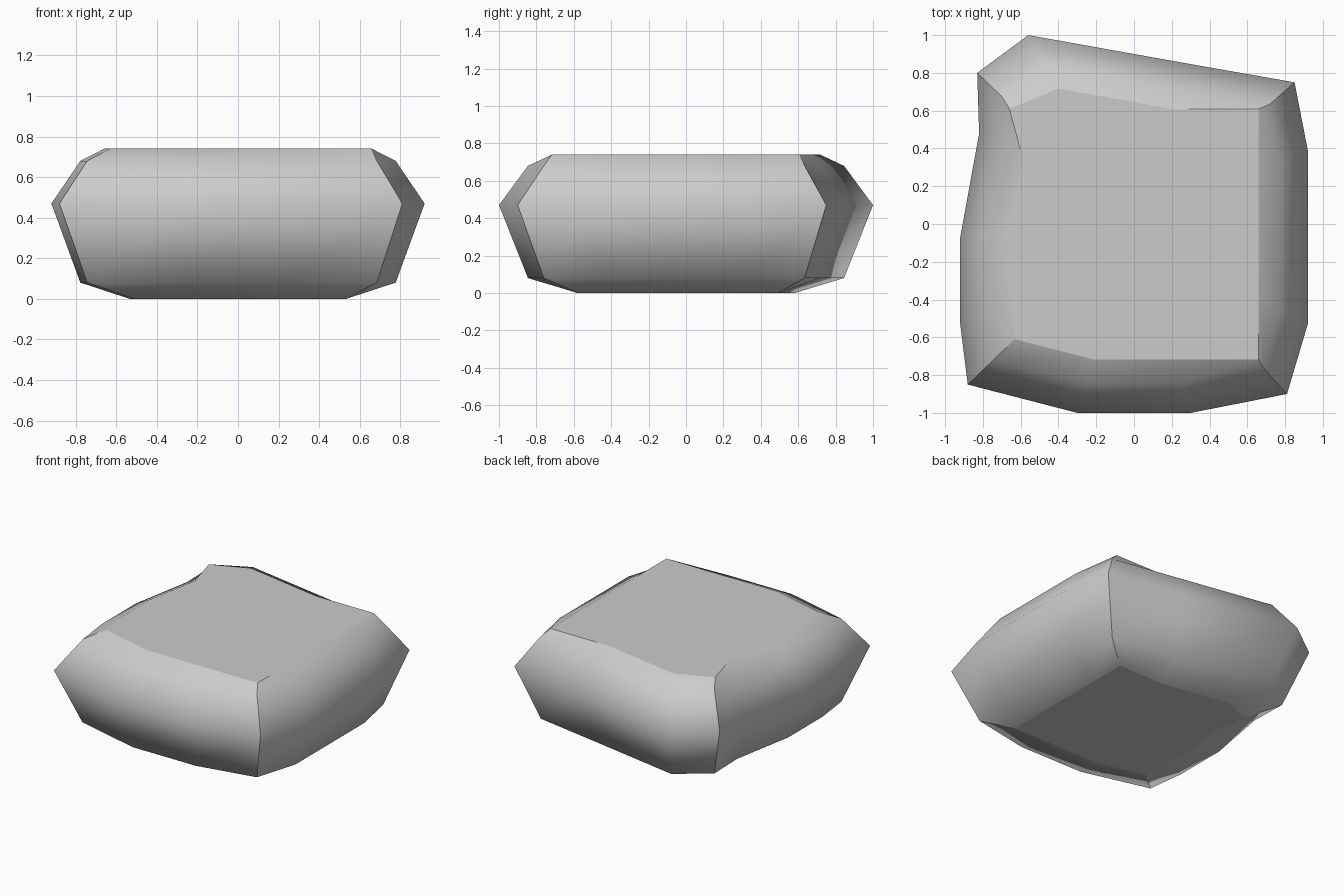
import bpy, bmesh

if "Cube" in bpy.data.objects:
    bpy.data.objects.remove(bpy.data.objects["Cube"])

# Widest outline of the stone, anticlockwise: (x, y, is_corner)
outline = [
    (0.85, 0.75, True), (0.28, 0.85, False), (-0.56, 1.0, False),
    (-0.83, 0.80, True), (-0.82, 0.48, False), (-0.92, -0.07, False), (-0.92, -0.53, False),
    (-0.88, -0.85, True), (-0.30, -1.0, False), (0.30, -1.0, False),
    (0.81, -0.90, True), (0.92, -0.53, False), (0.92, 0.39, False),
]
# The flat caps reach further out at three corners
cap_corners = {0: (0.92, 0.85), 3: (-0.92, 0.85), 10: (0.92, -1.0)}
# Side profile: (height, scale of outline)
levels = [(0.0, 0.58), (0.08, 0.845), (0.47, 1.0), (0.68, 0.845), (0.74, 0.717)]

bm = bmesh.new()
rings = []
for k, (z, s) in enumerate(levels):
    cap = k in (0, len(levels) - 1)
    ring = []
    for i, (x, y, corner) in enumerate(outline):
        if cap and i in cap_corners:
            x, y = cap_corners[i]
        ring.append(bm.verts.new((x * s, y * s, z)))
    rings.append(ring)

# Side panels
n = len(outline)
for lo, hi in zip(rings, rings[1:]):
    for i in range(n):
        j = (i + 1) % n
        bm.faces.new((lo[i], lo[j], hi[j], hi[i])).smooth = True

# Flat top and bottom
caps = [bm.faces.new(rings[0][::-1]), bm.faces.new(rings[-1])]
for f in caps:
    for e in f.edges:
        e.smooth = False

# Creases up the four corners
for lo, hi in zip(rings, rings[1:]):
    for i in range(n):
        if outline[i][2]:
            bm.edges.get((lo[i], hi[i])).smooth = False

bmesh.ops.recalc_face_normals(bm, faces=bm.faces)
mesh = bpy.data.meshes.new("stone_block")
bm.to_mesh(mesh)
bm.free()
bpy.context.collection.objects.link(bpy.data.objects.new("stone_block", mesh))
